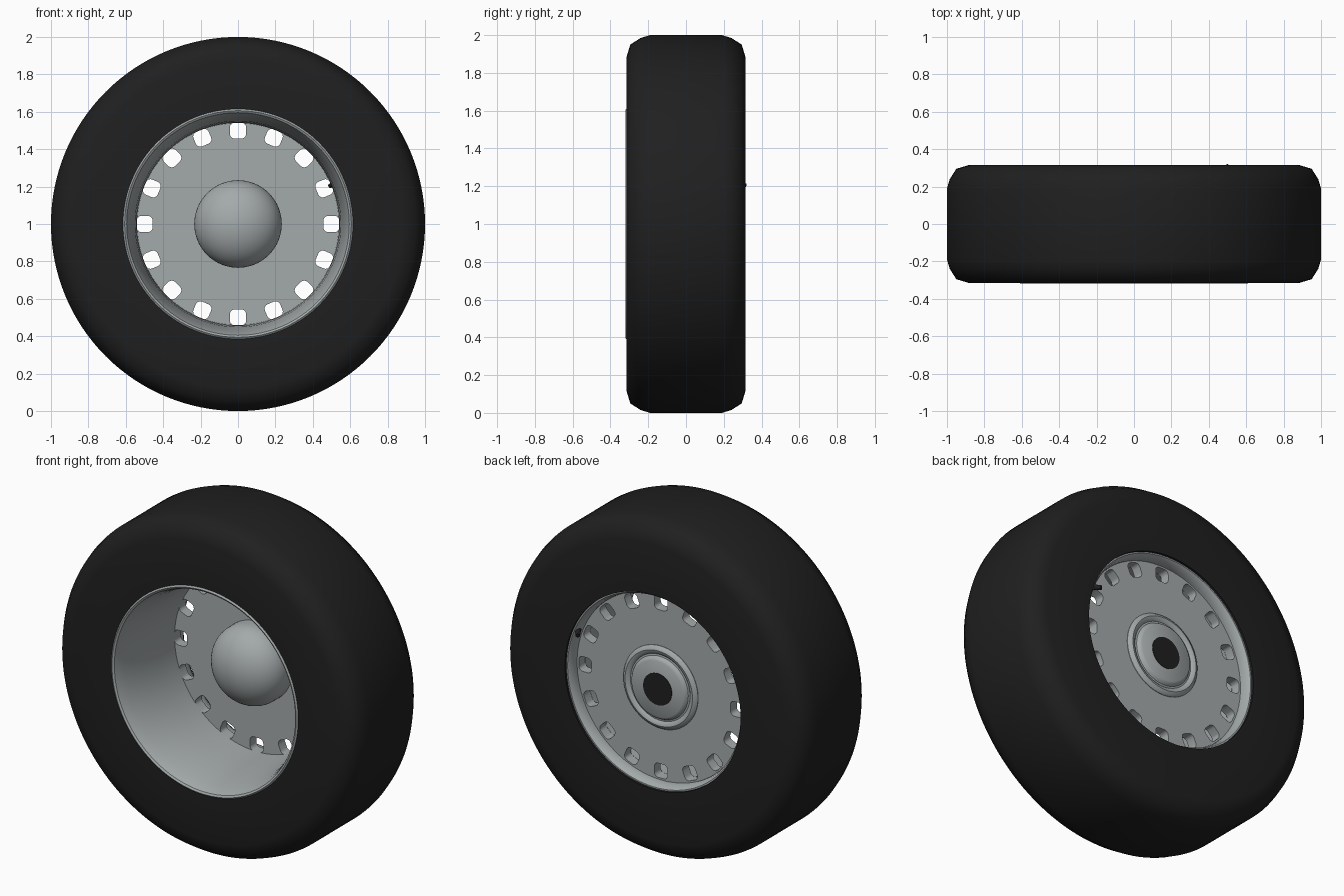
import bpy, bmesh, math
from mathutils import Matrix, Vector

cube = bpy.data.objects.get("Cube")
if cube:
    bpy.data.objects.remove(cube, do_unlink=True)

CENTRE = Vector((0, 0, 1))


def material(name, rgb, rough):
    m = bpy.data.materials.new(name)
    m.use_nodes = True
    m.diffuse_color = (*rgb, 1)
    node = m.node_tree.nodes["Principled BSDF"]
    node.inputs["Base Color"].default_value = (*rgb, 1)
    node.inputs["Roughness"].default_value = rough
    return m


rubber = material("black rubber", (0.014, 0.014, 0.014), 0.8)
metal = material("grey metal", (0.37, 0.40, 0.405), 0.5)


def add_object(name, bm, mat, angle=35):
    bmesh.ops.recalc_face_normals(bm, faces=bm.faces)
    mesh = bpy.data.meshes.new(name)
    bm.to_mesh(mesh)
    bm.free()
    mesh.materials.append(mat)
    ob = bpy.data.objects.new(name, mesh)
    bpy.context.collection.objects.link(ob)
    if angle:
        smooth(ob, angle)
    return ob


def smooth(ob, angle):
    bpy.ops.object.select_all(action='DESELECT')
    ob.select_set(True)
    bpy.context.view_layer.objects.active = ob
    bpy.ops.object.shade_smooth_by_angle(angle=math.radians(angle))


def lathe(name, profile, mat, closed=True, steps=96, angle=35):
    """Spin (radius, y) points around the wheel axle."""
    bm = bmesh.new()
    vs = [bm.verts.new(CENTRE + Vector((r, y, 0))) for r, y in profile]
    edges = [bm.edges.new(pair) for pair in zip(vs, vs[1:])]
    if closed:
        edges.append(bm.edges.new((vs[-1], vs[0])))
    bmesh.ops.spin(bm, geom=vs + edges, cent=CENTRE, axis=(0, 1, 0),
                   angle=math.tau, steps=steps, use_merge=False)
    bmesh.ops.remove_doubles(bm, verts=bm.verts, dist=0.0001)
    return add_object(name, bm, mat, angle)


# Tyre: flat tread with faceted, smooth-shaded shoulders
shoulder = [(0.88, 0.316), (0.95, 0.295), (0.985, 0.24), (1.0, 0.19)]
lathe("tyre",
      [(0.61, -0.312)] + [(r, -y) for r, y in shoulder]
      + shoulder[::-1] + [(0.578, 0.312), (0.578, 0.2), (0.61, 0.1)],
      rubber, steps=128, angle=50)

# Rim barrel: rolled front lip, deep well, short back lip
lathe("rim_barrel",
      [(0.615, -0.312), (0.606, -0.319), (0.595, -0.312), (0.586, -0.29),
       (0.575, -0.25), (0.562, -0.18), (0.55, -0.08), (0.543, 0.04),
       (0.54, 0.175), (0.552, 0.176), (0.552, 0.25), (0.56, 0.285),
       (0.57, 0.298), (0.582, 0.298), (0.582, 0.19), (0.615, 0.09)], metal)

# Wheel disc with a ring of rounded vent holes
disc = lathe("wheel_disc", [(0, 0.175), (0.555, 0.175), (0.555, 0.235), (0, 0.235)],
             metal, angle=None)
bm = bmesh.new()
HOLES = 16
for i in range(HOLES):
    turn = Matrix.Rotation(math.tau * i / HOLES, 4, 'Y')
    place = Matrix.Translation(CENTRE) @ turn @ Matrix.Translation((0, 0.2, 0.499))
    hole = bmesh.ops.create_cube(bm, size=1, matrix=place @ Matrix.Diagonal((0.088, 0.3, 0.084, 1)))
    sides = {e for v in hole["verts"] for e in v.link_edges
             if abs(e.verts[0].co.y - e.verts[1].co.y) > 0.2}
    bmesh.ops.bevel(bm, geom=list(sides), offset=0.026, segments=5,
                    profile=0.5, affect='EDGES')
cutter = add_object("vent_cutter", bm, metal, None)
cutter.hide_render = True
mod = disc.modifiers.new("vents", 'BOOLEAN')
mod.operation = 'DIFFERENCE'
mod.solver = 'EXACT'
mod.object = cutter
bpy.ops.object.select_all(action='DESELECT')
disc.select_set(True)
bpy.context.view_layer.objects.active = disc
bpy.ops.object.modifier_apply(modifier=mod.name)
bpy.data.objects.remove(cutter, do_unlink=True)
smooth(disc, 30)

# Domed hub cap inside the front well
R, BASE, RISE, N = 0.234, 0.125, 0.18, 14
dome = [(R * math.sin(a), BASE - RISE * math.cos(a))
        for a in (math.pi / 2 * k / N for k in range(N + 1))]
lathe("hub_dome", dome + [(R, 0.185), (0, 0.185)], metal, steps=64)

# Stepped hub boss on the back, with a dark axle bore
lathe("hub_boss",
      [(0, 0.22), (0.245, 0.22), (0.245, 0.238), (0.236, 0.25), (0.222, 0.256),
       (0.206, 0.252), (0.196, 0.242), (0.186, 0.244), (0.178, 0.258),
       (0.165, 0.266), (0, 0.266)], metal, steps=64)
lathe("axle_bore", [(0, 0.262), (0.094, 0.262), (0.094, 0.269), (0, 0.269)],
      rubber, steps=48)

# Valve stem poking out beside the back lip
bm = bmesh.new()
a = math.radians(22.5)
radial = Vector((math.cos(a), 0, math.sin(a)))
axis = (Vector((0, 1, 0)) - radial * 0.7).normalized()
pos = CENTRE + radial * 0.553 + Vector((0, 0.285, 0))
bmesh.ops.create_cone(bm, cap_ends=True, segments=16, radius1=0.018, radius2=0.012, depth=0.07,
                      matrix=Matrix.Translation(pos) @ axis.to_track_quat('Z', 'Y').to_matrix().to_4x4())
add_object("valve_stem", bm, rubber)
